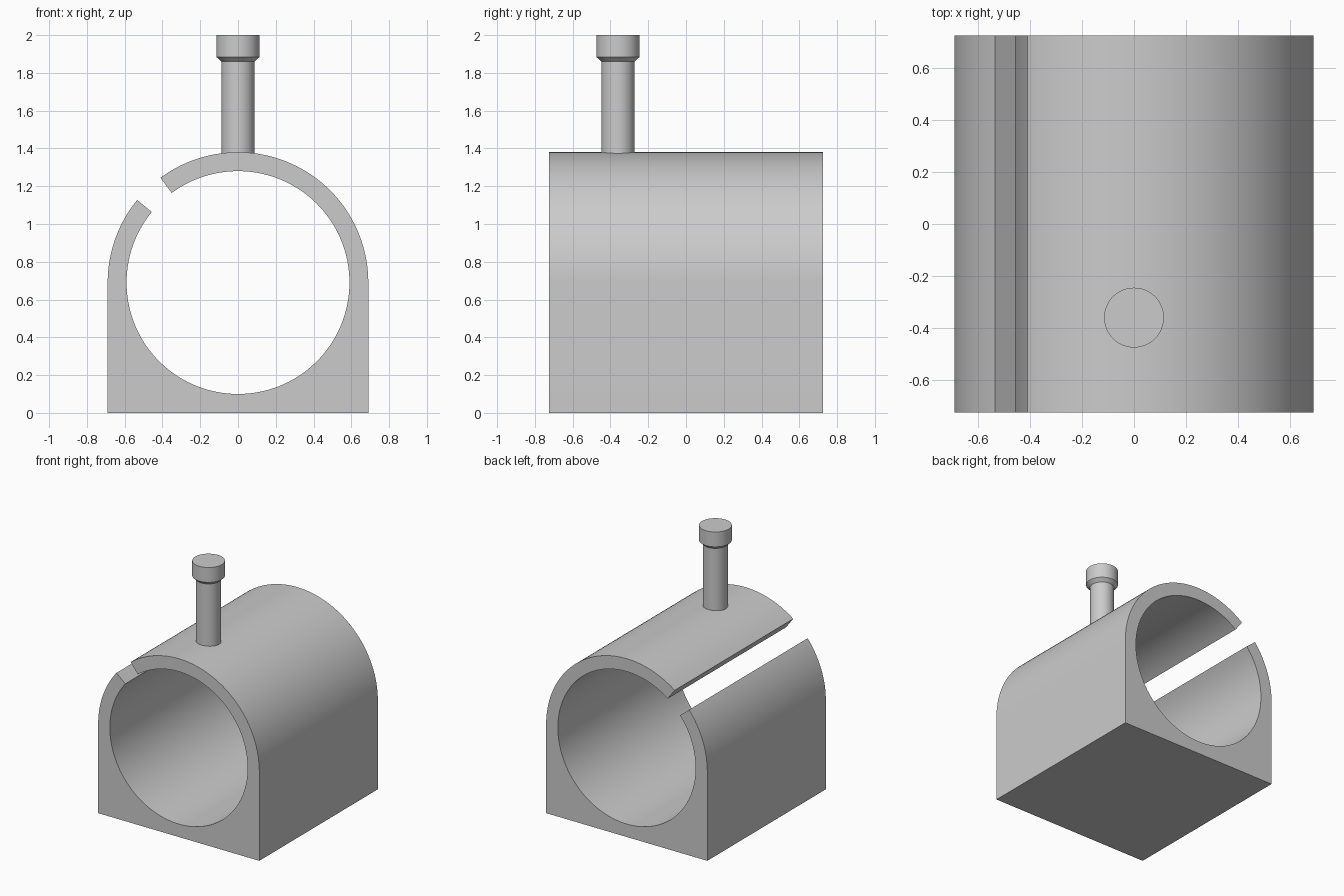
import bpy
import bmesh
from math import cos, sin, radians, pi

if "Cube" in bpy.data.objects:
    bpy.data.objects.remove(bpy.data.objects["Cube"], do_unlink=True)

OUTER, INNER, HALF_LENGTH = 0.69, 0.59, 0.725
SLOT_START, SLOT_END = 126.5, 140.7

grey = bpy.data.materials.new("plain grey")
grey.use_nodes = True
grey.diffuse_color = (0.6, 0.6, 0.6, 1)
grey.node_tree.nodes["Principled BSDF"].inputs["Base Color"].default_value = (0.6, 0.6, 0.6, 1)


def finish(name, bm):
    bmesh.ops.recalc_face_normals(bm, faces=bm.faces)
    mesh = bpy.data.meshes.new(name)
    bm.to_mesh(mesh)
    bm.free()
    mesh.materials.append(grey)
    obj = bpy.data.objects.new(name, mesh)
    bpy.context.collection.objects.link(obj)
    bpy.ops.object.select_all(action="DESELECT")
    obj.select_set(True)
    bpy.context.view_layer.objects.active = obj
    bpy.ops.object.shade_smooth_by_angle(angle=radians(25))
    return obj


def arc(radius, start, end, steps):
    angles = [radians(start + (end - start) * i / steps) for i in range(steps + 1)]
    return [(radius * cos(a), OUTER + radius * sin(a)) for a in angles]


# Slotted clamp body: one profile extruded along its length
profile = arc(OUTER, 0, SLOT_START, 48)
profile += arc(INNER, SLOT_START, SLOT_END - 360, 128)
profile += arc(OUTER, SLOT_END, 180, 16)
profile += [(-OUTER, 0), (OUTER, 0)]
bm = bmesh.new()
face = bm.faces.new([bm.verts.new((x, -HALF_LENGTH, z)) for x, z in profile])
result = bmesh.ops.extrude_face_region(bm, geom=[face], use_keep_orig=True)
moved = [v for v in result["geom"] if isinstance(v, bmesh.types.BMVert)]
bmesh.ops.translate(bm, verts=moved, vec=(0, 2 * HALF_LENGTH, 0))
finish("clamp_body", bm)

# Pin with a chamfered head: lathed profile of radius and height
pin_profile = [(0, 1.33), (0.088, 1.33), (0.088, 1.86), (0.115, 1.885), (0.115, 2), (0, 2)]
bm = bmesh.new()
verts = [bm.verts.new((r, 0, z)) for r, z in pin_profile]
edges = [bm.edges.new(pair) for pair in zip(verts, verts[1:])]
bmesh.ops.spin(bm, geom=verts + edges, cent=(0, 0, 0), axis=(0, 0, 1),
               angle=2 * pi, steps=48, use_merge=True)
bmesh.ops.remove_doubles(bm, verts=bm.verts, dist=0.0005)
finish("locking_pin", bm).location.y = -0.36
